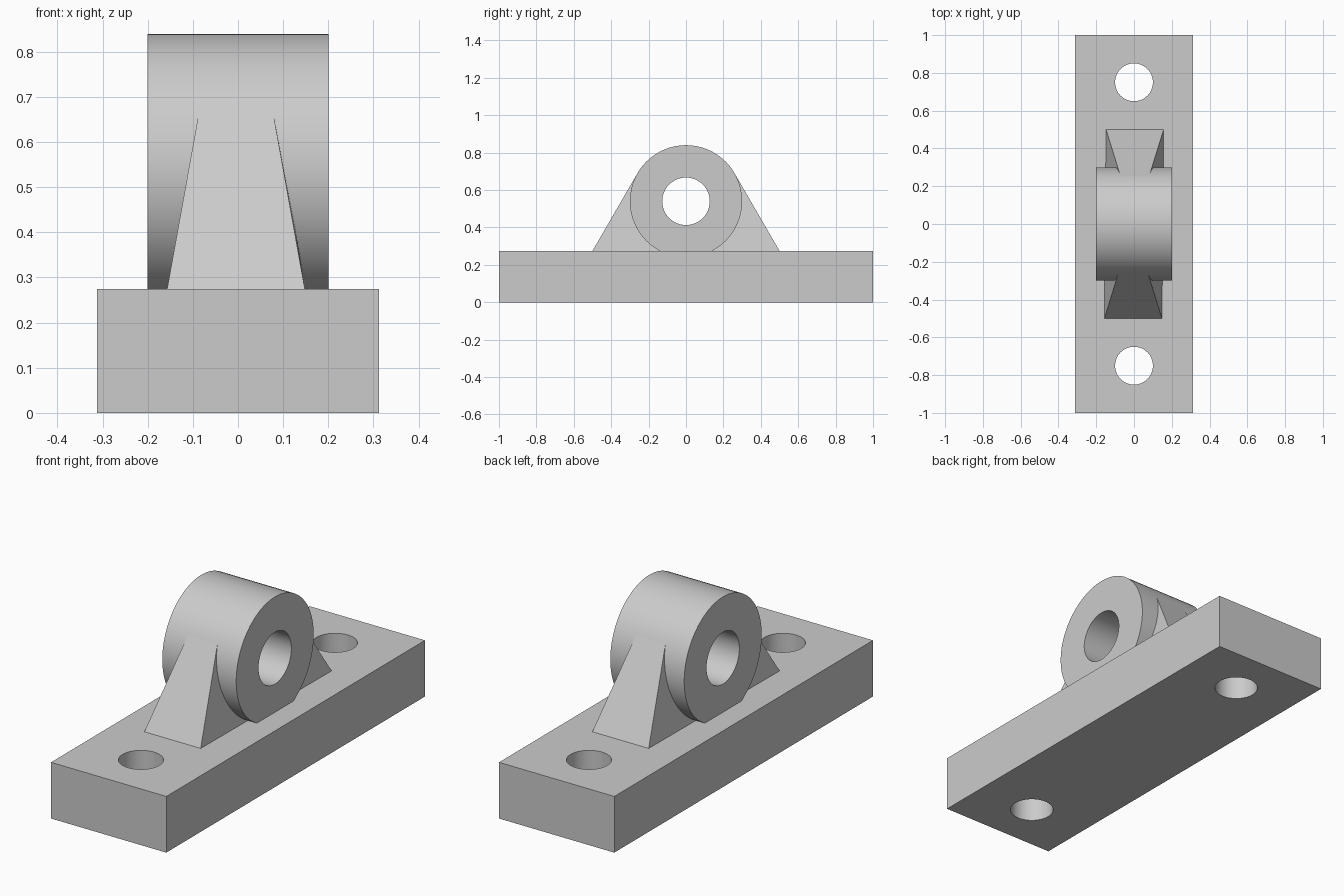
import bpy
import bmesh
import math
from mathutils import Matrix

cube = bpy.data.objects.get("Cube")
if cube:
    bpy.data.objects.remove(cube, do_unlink=True)

BASE_TOP = 0.275
AXIS_Z = 0.54      # height of the barrel axis
RADIUS = 0.3

grey = bpy.data.materials.new("plain grey")
grey.use_nodes = True
colour = (0.6, 0.6, 0.6, 1)
grey.diffuse_color = colour
grey.node_tree.nodes["Principled BSDF"].inputs["Base Color"].default_value = colour


def make(name, bm):
    bmesh.ops.recalc_face_normals(bm, faces=bm.faces)
    mesh = bpy.data.meshes.new(name)
    bm.to_mesh(mesh)
    bm.free()
    mesh.materials.append(grey)
    obj = bpy.data.objects.new(name, mesh)
    bpy.context.collection.objects.link(obj)
    return obj


def cylinder(name, radius, length, location, along_x=False):
    bm = bmesh.new()
    matrix = Matrix.Translation(location)
    if along_x:
        matrix = matrix @ Matrix.Rotation(math.pi / 2, 4, 'Y')
    bmesh.ops.create_cone(bm, cap_ends=True, segments=64, radius1=radius,
                          radius2=radius, depth=length, matrix=matrix)
    return make(name, bm)


def select_only(obj):
    bpy.ops.object.select_all(action='DESELECT')
    obj.select_set(True)
    bpy.context.view_layer.objects.active = obj


def cut(obj, cutter):
    cutter.hide_render = True
    mod = obj.modifiers.new("cut", 'BOOLEAN')
    mod.operation = 'DIFFERENCE'
    mod.solver = 'EXACT'
    mod.object = cutter
    select_only(obj)
    bpy.ops.object.modifier_apply(modifier=mod.name)
    bpy.data.objects.remove(cutter, do_unlink=True)


# Base plate with two bolt holes
bm = bmesh.new()
bmesh.ops.create_cube(bm, size=1, matrix=Matrix.Translation((0, 0, BASE_TOP / 2))
                      @ Matrix.Diagonal((0.624, 2, BASE_TOP, 1)))
base = make("base_plate", bm)
for y in (-0.75, 0.75):
    cut(base, cylinder("bolt_hole", 0.1, 1, (0, y, 0.1)))

# Barrel with a through bore
barrel = cylinder("barrel", RADIUS, 0.4, (0, 0, AXIS_Z), True)
cut(barrel, cylinder("bore", 0.127, 1, (0, 0, AXIS_Z), True))

# Tapered web: sloping ends run tangent to the barrel, slightly skewed in plan
bm = bmesh.new()
rings = []
for half_x, half_y, z in ((0.1525, 0.5, BASE_TOP), (0.078, 0.26, 0.689)):
    ring = []
    for sx, sy in ((-1, -1), (1, -1), (1, 1), (-1, 1)):
        skew = 0.0045 * sy
        ring.append(bm.verts.new((sx * half_x + skew, sy * half_y, z)))
    rings.append(ring)
low, high = rings
bm.faces.new(low)
bm.faces.new(high)
for i in range(4):
    j = (i + 1) % 4
    bm.faces.new((low[i], low[j], high[j], high[i]))
web = make("support_web", bm)
cut(web, cylinder("web_clearance", 0.15, 1, (0, 0, AXIS_Z), True))

# Smooth round walls, crisp edges
for obj in (base, barrel, web):
    select_only(obj)
    bpy.ops.object.shade_smooth_by_angle(angle=math.radians(30))
